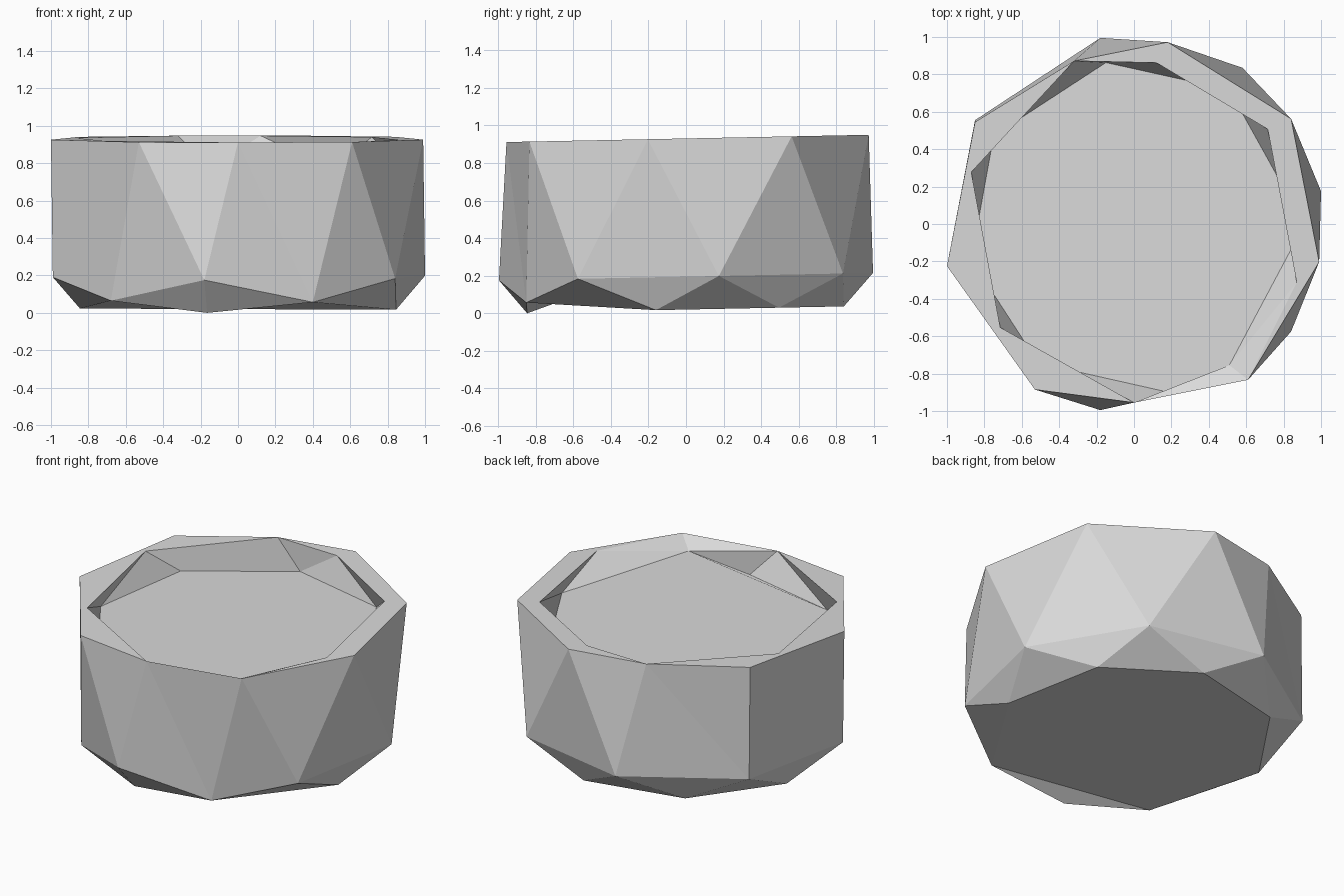
import bpy
import bmesh
import math
from mathutils import Vector

cube = bpy.data.objects.get("Cube")
if cube:
    bpy.data.objects.remove(cube)

TILT = 0.02  # the whole dish leans very slightly towards the front


def level(height, points):
    """Lift flat points on to a slightly tilted level."""
    return [(x, y, height + TILT * y) for x, y in points]


def angle(p):
    return math.atan2(p[1], p[0])


def loft(bm, upper, lower):
    """Join two rings with triangles, stepping round by angle."""
    a, b = sorted(upper, key=angle), sorted(lower, key=angle)

    def at(ring, i):
        return ring[i % len(ring)]

    def turn(ring, i):
        return angle(at(ring, i)) + math.tau * (i // len(ring))

    i = j = 0
    while i < len(a) or j < len(b):
        corner = [at(a, i), at(b, j)]
        if j >= len(b) or (i < len(a) and turn(a, i + 1) <= turn(b, j + 1)):
            i += 1
            corner.append(at(a, i))
        else:
            j += 1
            corner.append(at(b, j))
        if len(set(corner)) == 3:
            bm.faces.new([bm.verts.new(p) for p in corner])


def cap(bm, ring):
    bm.faces.new([bm.verts.new(p) for p in sorted(ring, key=angle)])


def merge_across(bm, p, q):
    """Turn the two triangles beside an edge into one four-sided facet."""
    ends = [min(bm.verts, key=lambda v: (v.co - Vector(c)).length) for c in (p, q)]
    edge = bm.edges.get(ends)
    if edge:
        bmesh.ops.dissolve_edges(bm, edges=[edge])


# Corners shared by neighbouring rings
front_foot = (0.4, -0.85, 0.057)
side_foot = (-0.68, -0.665, 0.065)
low_foot = (-0.165, -0.845, 0)
lip_dip = (0.51, -0.755, 0.85)
thin_lip = level(0.93, [(0, -0.955), (-0.32, 0.872)])

# Rings from the base, up the outside, over the lip and down to the floor
base = level(0.02, [(0.845, -0.16), (0.7, 0.495), (0.16, 0.84), (-0.48, 0.695),
                    (-0.845, 0.155)]) + [front_foot, side_foot]
belly = level(0.195, [(-0.18, -0.995), (0.84, -0.575), (1, 0.175), (0.58, 0.835),
                      (-0.18, 0.995), (-0.85, 0.555), (-0.99, -0.225)]) + [front_foot, side_foot]
outer_lip = level(0.93, [(-0.53, -0.885), (0.61, -0.833), (0.99, -0.203), (0.84, 0.562),
                         (0.18, 0.972), (-0.85, 0.545), (-1, -0.225)]) + thin_lip
inner_lip = level(0.93, [(0.87, -0.313), (0.715, 0.507), (0.12, 0.862),
                         (-0.87, 0.277), (-0.715, -0.553)]) + thin_lip + [lip_dip]
floor = level(0.752, [(0.16, -0.894), (0.91, -0.004), (0.51, 0.717), (-0.15, 0.863),
                      (-0.75, 0.472), (-0.87, -0.19), (-0.512, -0.743)]) + [lip_dip]

# Faceted dish
bm = bmesh.new()
cap(bm, base)
cap(bm, [front_foot, side_foot, low_foot])
rings = [base + [low_foot], belly, outer_lip, inner_lip, floor]
for lower, upper in zip(rings, rings[1:]):
    loft(bm, upper, lower)
cap(bm, floor)
bmesh.ops.remove_doubles(bm, verts=bm.verts, dist=0.0001)
merge_across(bm, thin_lip[1], floor[4])
merge_across(bm, outer_lip[6], side_foot)
bmesh.ops.recalc_face_normals(bm, faces=bm.faces)
mesh = bpy.data.meshes.new("faceted_dish")
bm.to_mesh(mesh)
bm.free()
dish = bpy.data.objects.new("faceted_dish", mesh)
bpy.context.collection.objects.link(dish)

# Plain light grey
shade = (0.7, 0.7, 0.7, 1)
grey = bpy.data.materials.new("light_grey")
grey.use_nodes = True
grey.diffuse_color = shade
grey.node_tree.nodes["Principled BSDF"].inputs["Base Color"].default_value = shade
mesh.materials.append(grey)
